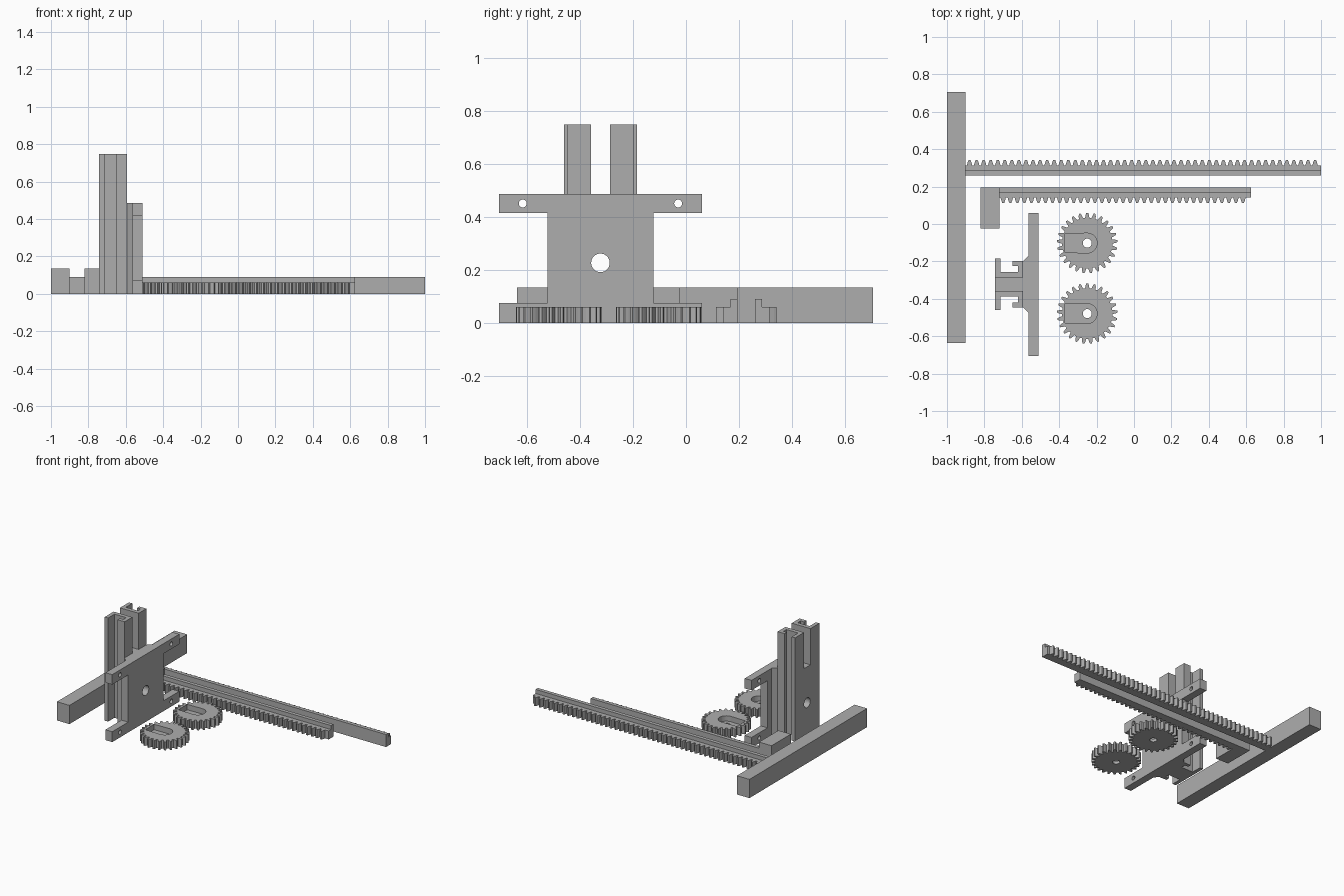
import bpy, bmesh, math

if "Cube" in bpy.data.objects:
    bpy.data.objects.remove(bpy.data.objects["Cube"], do_unlink=True)

grey = bpy.data.materials.new("plain grey")
grey.use_nodes = True
grey.diffuse_color = (0.42, 0.42, 0.42, 1)
grey.node_tree.nodes["Principled BSDF"].inputs["Base Color"].default_value = (0.42, 0.42, 0.42, 1)


def prism(name, outline, lo, hi, axis="z"):
    """Extrude an outline: (x, y) along z, or (y, z) along x."""
    bm = bmesh.new()
    place = (lambda p, h: (p[0], p[1], h)) if axis == "z" else (lambda p, h: (h, p[0], p[1]))
    low = [bm.verts.new(place(p, lo)) for p in outline]
    high = [bm.verts.new(place(p, hi)) for p in outline]
    bm.faces.new(low)
    bm.faces.new(high)
    n = len(outline)
    for i in range(n):
        j = (i + 1) % n
        bm.faces.new((low[i], low[j], high[j], high[i]))
    bmesh.ops.recalc_face_normals(bm, faces=bm.faces)
    mesh = bpy.data.meshes.new(name)
    bm.to_mesh(mesh)
    bm.free()
    mesh.materials.append(grey)
    obj = bpy.data.objects.new(name, mesh)
    bpy.context.collection.objects.link(obj)
    return obj


def rect(a0, a1, b0, b1):
    return [(a0, b0), (a1, b0), (a1, b1), (a0, b1)]


def circle(a, b, r, n=32):
    return [(a + r * math.cos(2 * math.pi * i / n), b + r * math.sin(2 * math.pi * i / n)) for i in range(n)]


def cut(obj, cutter):
    """Subtract the cutter, then delete it."""
    cutter.hide_render = True
    mod = obj.modifiers.new("cut", "BOOLEAN")
    mod.operation, mod.solver, mod.object = "DIFFERENCE", "EXACT", cutter
    with bpy.context.temp_override(object=obj, active_object=obj, selected_objects=[obj]):
        bpy.ops.object.modifier_apply(modifier=mod.name)
    bpy.data.objects.remove(cutter, do_unlink=True)


# Crossbars at the rack ends
prism("long_crossbar", rect(-1, -0.9, -0.637, 0.705), 0, 0.135)
prism("short_crossbar", rect(-0.82, -0.72, -0.025, 0.195), 0, 0.135)

# Racks: a tall rail beside a lower toothed strip
PITCH = 0.0377


def rack(name, x0, x1, y_back, side):
    y_mid, y_root, y_tip = (y_back + side * d for d in (0.027, 0.054, 0.082))
    prism(name + "_rail", rect(x0, x1, *sorted((y_back, y_mid))), 0, 0.09)
    outline = [(x1, y_mid), (x0, y_mid), (x0, y_root)]
    for i in range(int((x1 - x0) / PITCH)):
        x = x0 + 0.002 + i * PITCH
        for f, y in ((0.12, y_root), (0.24, y_root + (y_tip - y_root) * 0.6), (0.36, y_tip),
                     (0.64, y_tip), (0.76, y_root + (y_tip - y_root) * 0.6), (0.88, y_root)):
            outline.append((x + f * PITCH, y))
    outline.append((x1, y_root))
    prism(name + "_teeth", outline, 0, 0.061)


rack("long_rack", -0.9, 1.0, 0.26, 1)
rack("short_rack", -0.72, 0.625, 0.195, -1)

# Gears with a horn-shaped pocket and a screw hole
TEETH = 25


def gear(name, cx, cy):
    outline = []
    for i in range(TEETH):
        for f, r in ((-0.34, 0.135), (-0.24, 0.149), (-0.12, 0.162),
                     (0.12, 0.162), (0.24, 0.149), (0.34, 0.135)):
            a = math.pi / 2 + 2 * math.pi * (i + f) / TEETH
            outline.append((cx + r * math.cos(a), cy + r * math.sin(a)))
    body = prism(name, outline, 0, 0.061)
    pocket = [(cx - 0.12, cy + 0.05), (cx - 0.12, cy - 0.05)]
    for i in range(17):
        a = -math.pi / 2 + math.pi * i / 16
        pocket.append((cx + 0.053 * math.cos(a), cy + 0.053 * math.sin(a)))
    cut(body, prism("pocket_cutter", pocket, 0.022, 0.1))
    cut(body, prism("hole_cutter", circle(cx, cy, 0.024), -0.1, 0.1))


gear("rear_gear", -0.25, -0.102)
gear("front_gear", -0.25, -0.479)

# Mounting plate: an I-shaped outline with screw holes
C = -0.3225
half = [(0.3825, 0), (0.3825, 0.075), (0.2, 0.075), (0.2, 0.415), (0.3825, 0.415), (0.3825, 0.487)]
plate = prism("mounting_plate", [(C + y, z) for y, z in half] + [(C - y, z) for y, z in reversed(half)],
              -0.565, -0.511, "x")
for dy in (-0.293, 0.293):
    for z in (0.0375, 0.451):
        cut(plate, prism("screw_cutter", circle(C + dy, z, 0.015, 24), -0.7, -0.4, "x"))

# Chamfered block joining the plate and the rail
backing = prism("rail_backing", [(-0.565, C - 0.152), (-0.565, C + 0.152),
                                 (-0.593, C + 0.124), (-0.593, C - 0.124)], 0, 0.487)

# Guide rail with hooked channels, split into two towers at the top
half = [(-0.742, 0.138), (-0.715, 0.138), (-0.715, 0.065), (-0.621, 0.065),
        (-0.621, 0.098), (-0.649, 0.098), (-0.649, 0.124), (-0.593, 0.124)]
rail = prism("guide_rail", [(x, C + y) for x, y in half] + [(x, C - y) for x, y in reversed(half)], 0, 0.748)
cut(rail, prism("slot_cutter", rect(-0.9, -0.5, C - 0.036, C + 0.036), 0.487, 0.9))

# Central through hole
for part in (plate, backing, rail):
    cut(part, prism("centre_cutter", circle(C, 0.227, 0.035), -0.9, -0.4, "x"))
